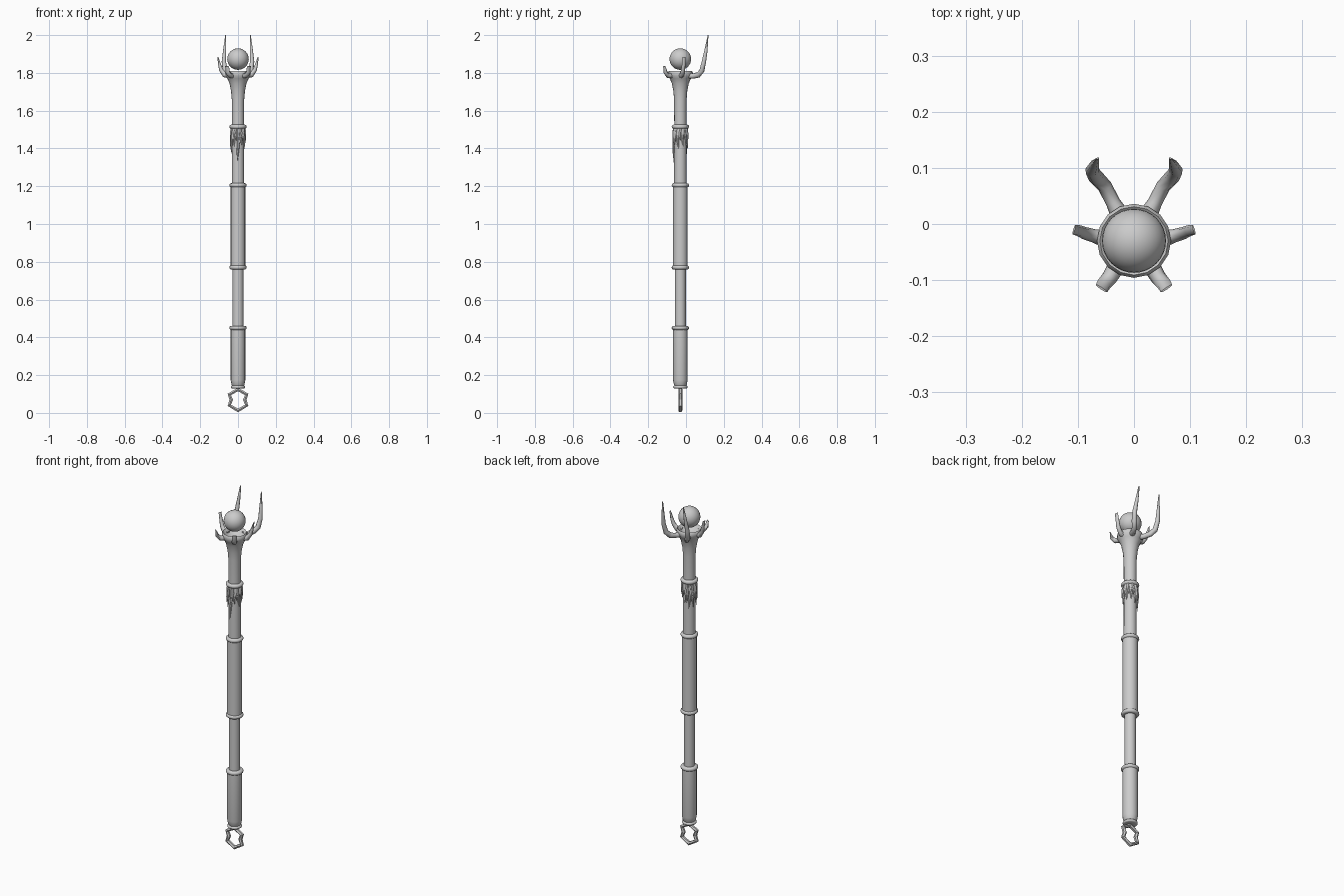
import bpy, bmesh, math, random
from mathutils import Vector

if "Cube" in bpy.data.objects:
    bpy.data.objects.remove(bpy.data.objects["Cube"])

CY = -0.03  # staff axis sits slightly forward
random.seed(4)


def finish(bm, name, smooth=40, mirror=False):
    bmesh.ops.recalc_face_normals(bm, faces=bm.faces)
    me = bpy.data.meshes.new(name)
    bm.to_mesh(me)
    bm.free()
    ob = bpy.data.objects.new(name, me)
    bpy.context.collection.objects.link(ob)
    if mirror:
        ob.modifiers.new("mirror", 'MIRROR').use_mirror_merge = False
    bpy.ops.object.select_all(action='DESELECT')
    ob.select_set(True)
    bpy.context.view_layer.objects.active = ob
    bpy.ops.object.shade_smooth_by_angle(angle=math.radians(smooth))
    return ob


def lathe(name, profile, n=16):
    bm = bmesh.new()
    rings = [[bm.verts.new((r * math.cos(2 * math.pi * i / n),
                            CY + r * math.sin(2 * math.pi * i / n), z))
              for i in range(n)] for r, z in profile]
    for a, b in zip(rings, rings[1:]):
        for i in range(n):
            bm.faces.new((a[i], a[(i + 1) % n], b[(i + 1) % n], b[i]))
    bm.faces.new(rings[0])
    bm.faces.new(rings[-1])
    return finish(bm, name)


def sweep(bm, path, w, n=8):
    """Elliptic tube; path rows are (point, half width along w, half thickness)."""
    pts = [Vector(p[0]) for p in path]
    rings = []
    for k, (_, a, b) in enumerate(path):
        t = (pts[min(k + 1, len(pts) - 1)] - pts[max(k - 1, 0)]).normalized()
        side = (w - t * w.dot(t)).normalized()
        nrm = t.cross(side)
        rings.append([bm.verts.new(pts[k] + side * a * math.cos(2 * math.pi * i / n)
                                   + nrm * b * math.sin(2 * math.pi * i / n))
                      for i in range(n)])
    for r, s in zip(rings, rings[1:]):
        for i in range(n):
            bm.faces.new((r[i], r[(i + 1) % n], s[(i + 1) % n], s[i]))
    bm.faces.new(rings[0])
    bm.faces.new(rings[-1])


# Shaft with stepped grips, flaring into the hollow cup
lathe("shaft", [(.025, .135), (.034, .15), (.039, .175), (.039, .45), (.029, .45),
                (.029, .77), (.039, .77), (.039, 1.205), (.033, 1.205), (.032, 1.515),
                (.033, 1.66), (.037, 1.705), (.045, 1.745), (.056, 1.77), (.066, 1.785),
                (.066, 1.803), (.061, 1.81), (.055, 1.805), (.04, 1.785), (.01, 1.775)])

# Collar rings
for i, (z, r) in enumerate([(.137, .03), (.45, .035), (.77, .035), (1.205, .035), (1.515, .035)]):
    k = .008 if i == 0 else .011
    lathe(f"collar_{i + 1}", [(r - .012, z - k)] +
          [(r + k * math.cos(a), z + k * math.sin(a))
           for a in [math.radians(d) for d in range(-90, 91, 30)]] + [(r - .012, z + k)], 20)

# Floating orb
bpy.ops.mesh.primitive_uv_sphere_add(segments=32, ring_count=16, radius=.057,
                                     location=(0, CY, 1.873))
bpy.context.object.name = "orb"
bpy.ops.object.shade_smooth()

# Claws around the cup, mirrored left to right
claws = {
    "front_claw": [((.028, -.07, 1.785), .016, .014), ((.043, -.095, 1.787), .014, .014),
                   ((.054, -.108, 1.803), .013, .010), ((.058, -.115, 1.835), .012, .002)],
    "side_claw": [((.045, -.027, 1.785), .018, .014), ((.072, -.021, 1.79), .012, .014),
                  ((.089, -.016, 1.815), .011, .011), ((.098, -.012, 1.845), .010, .008),
                  ((.107, -.01, 1.885), .009, .0015)],
    "back_claw": [((.022, .01, 1.785), .018, .016), ((.037, .038, 1.783), .013, .014),
                  ((.052, .067, 1.79), .013, .015), ((.068, .084, 1.812), .014, .014),
                  ((.075, .095, 1.86), .012, .012), ((.071, .105, 1.915), .009, .009),
                  ((.065, .117, 2.0), .003, .0015)],
}
for name, path in claws.items():
    bm = bmesh.new()
    d = Vector(path[-2][0]) - Vector(path[0][0])
    sweep(bm, path, Vector((-d.y, d.x, 0)).normalized())
    finish(bm, name, 50, mirror=True)

# Two layers of hanging pointed leaves below the top collar
bm = bmesh.new()
for layer, count in ((0, 10), (1, 10)):
    for i in range(count):
        ang = 2 * math.pi * (i + .5 * layer) / count - math.pi / 2
        out = Vector((math.cos(ang), math.sin(ang), 0))
        w = Vector((-out.y, out.x, 0))
        length = random.uniform(.09, .15) if layer == 0 else random.uniform(.06, .11)
        if layer == 0 and i == 0:
            length = .185
        path = []
        for f, r, a, b in ((0, .032, .007, .005), (.35, .035, .009, .006),
                           (.7, .036, .006, .005), (1, .038, .0008, .0008)):
            p = out * (r + .003 * layer) + w * .004 * math.sin(f * 5 + i)
            path.append((p + Vector((0, CY, 1.51 - length * f)), a, b))
        sweep(bm, path, w, 6)
finish(bm, "hanging_leaves", 30)

# Angular pommel ring
half = [(.046, .098), (.036, .07), (.046, .04)]
outline = [(0, .124)] + half + [(0, .013)] + [(-x, z) for x, z in reversed(half)]
cu = bpy.data.curves.new("pommel_ring", 'CURVE')
cu.dimensions = '3D'
cu.bevel_depth = .011
cu.bevel_resolution = 1
sp = cu.splines.new('POLY')
sp.points.add(len(outline) - 1)
for p, (x, z) in zip(sp.points, outline):
    p.co = (x, CY, z, 1)
sp.use_cyclic_u = True
sp.use_smooth = False
bpy.context.collection.objects.link(bpy.data.objects.new("pommel_ring", cu))
